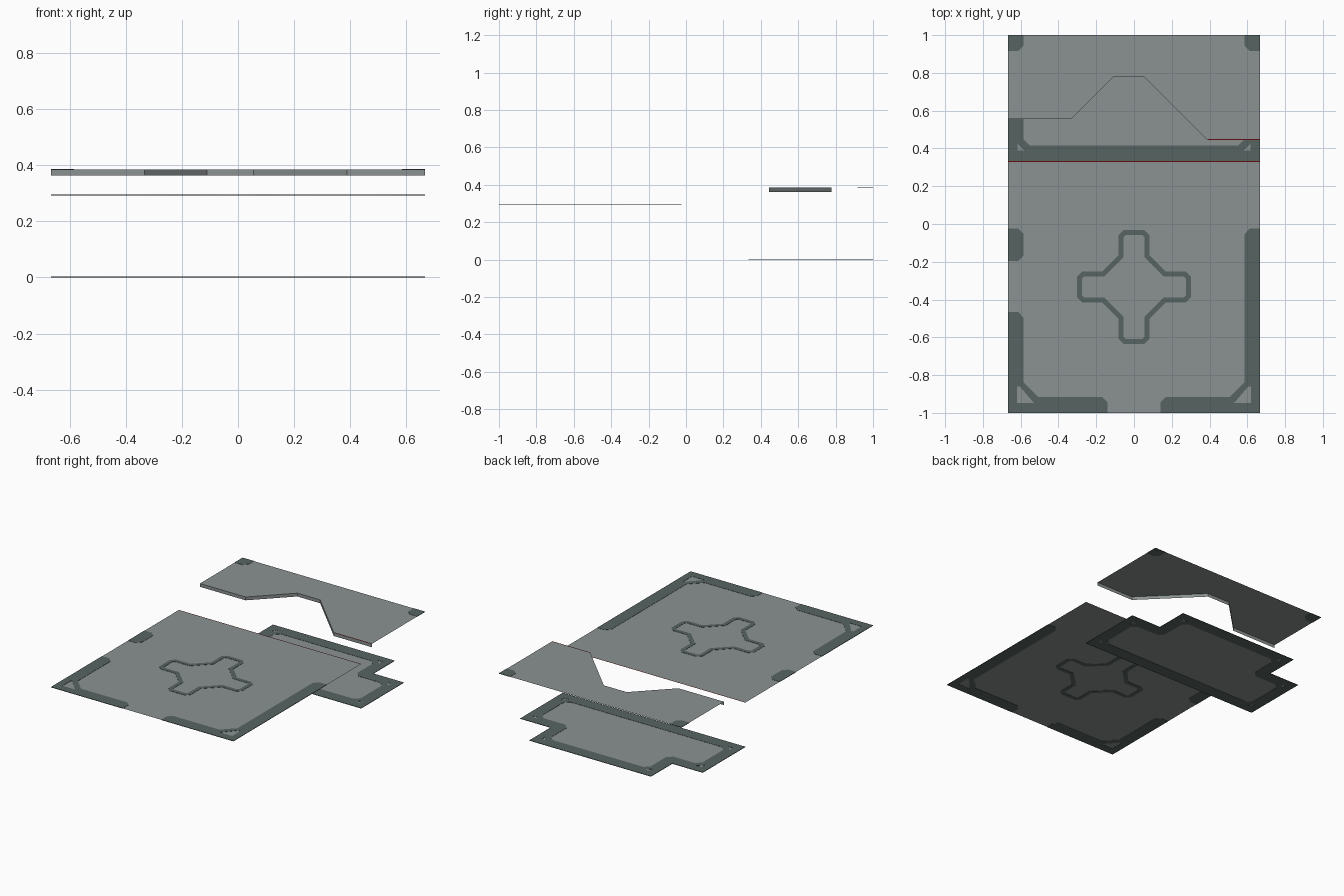
import bpy, bmesh

if "Cube" in bpy.data.objects:
    bpy.data.objects.remove(bpy.data.objects["Cube"])

MAIN_Z, TOP_Z, TRIM = 0.294, 0.386, 0.0015
W = 2 / 3


def material(name, rgb):
    m = bpy.data.materials.new(name)
    m.diffuse_color = (*rgb, 1)
    m.use_nodes = True
    m.node_tree.nodes["Principled BSDF"].inputs["Base Color"].default_value = m.diffuse_color
    return m


LIGHT = material("light grey panel", (0.26, 0.285, 0.285))
DARK = material("dark green grey trim", (0.095, 0.128, 0.122))
RED = material("red edge", (0.35, 0.01, 0.01))


def plate(name, loops, z, mat, half=0.0):
    """Flat filled shape; inner loops become holes."""
    cu = bpy.data.curves.new(name, 'CURVE')
    cu.dimensions = '2D'
    cu.fill_mode = 'BOTH'
    cu.extrude = half
    for pts in loops:
        s = cu.splines.new('POLY')
        s.points.add(len(pts) - 1)
        for p, (x, y) in zip(s.points, pts):
            p.co = (x, y, 0, 1)
        s.use_cyclic_u = True
    tmp = bpy.data.objects.new(name + "_curve", cu)
    bpy.context.collection.objects.link(tmp)
    bpy.context.view_layer.update()
    dg = bpy.context.evaluated_depsgraph_get()
    me = bpy.data.meshes.new_from_object(tmp.evaluated_get(dg))
    bpy.data.objects.remove(tmp)
    me.name = name
    me.materials.clear()
    me.materials.append(mat)
    ob = bpy.data.objects.new(name, me)
    ob.location.z = z
    bpy.context.collection.objects.link(ob)
    return ob


def mirror(pts):
    return [(-x, y) for x, y in reversed(pts)]


def rect(x0, x1, y0, y1):
    return [(x0, y0), (x1, y0), (x1, y1), (x0, y1)]


def chamfer(pts, c):
    """Cut every corner of an axis-aligned loop."""
    out = []
    for i, (x, y) in enumerate(pts):
        for qx, qy in (pts[i - 1], pts[(i + 1) % len(pts)]):
            d = ((qx - x) ** 2 + (qy - y) ** 2) ** 0.5
            out.append((x + (qx - x) / d * c, y + (qy - y) / d * c))
    return out


def four_way(quad, cy):
    """Repeat a quadrant outline around a centre."""
    out, pts = [], quad
    for _ in range(4):
        out += [(x, y + cy) for x, y in pts]
        pts = [(y, -x) for x, y in pts]
    return out


# main floor sheet
plate("main_floor", [rect(-W, W, -1, 1 / 3)], MAIN_Z, LIGHT)


# floor border trim, with a light triangle in each front corner
def corner_trim(end):
    return [(-W, -1), (-.14, -1), (-.14, -.945), (-.167, -.917), (-.505, -.917),
            (-.584, -.838), (-.584, end - .03), (-.612, end), (-W, end)]


tri = [(-.62, -.947), (-.53, -.947), (-.605, -.86), (-.62, -.86)]
plate("floor_trim_left", [corner_trim(-.467), tri], MAIN_Z, DARK, TRIM)
plate("floor_trim_right", [mirror(corner_trim(-.025)), mirror(tri)], MAIN_Z, DARK, TRIM)
plate("floor_trim_left_back", [[(-W, -.195), (-.612, -.195), (-.584, -.167), (-.584, -.053),
                                (-.612, -.025), (-W, -.025)]], MAIN_Z, DARK, TRIM)

# cross shaped ring
outer = [(.055, .302), (.081, .276), (.081, .17), (.17, .081), (.276, .081), (.302, .055)]
inner = [(.044, .276), (.055, .265), (.055, .158), (.158, .055), (.265, .055), (.276, .044)]
plate("cross_ring", [four_way(outer, -1 / 3), four_way(inner, -1 / 3)], MAIN_Z, DARK, TRIM)


# lower floor, notched at both back corners
def notched(i):
    half = [(W - i, 1 / 3 + i), (W - i, 7 / 9 - i), (4 / 9 - i, 7 / 9 - i), (4 / 9 - i, 1 - i)]
    return half + mirror(half)


plate("lower_floor", [notched(0)], TRIM, LIGHT)
holes = []
for x, y, sy in ((.617, .39, 1), (.617, .722, -1), (.394, .944, -1)):
    t = [(x, y), (x, y + .034 * sy), (x - .034, y)]
    holes += [t, mirror(t)]
plate("lower_floor_border", [notched(0), chamfer(notched(.082), .032)] + holes,
      TRIM, DARK, TRIM)

# upper floor with a cut front edge
edge = [(-W, 5 / 9), (-1 / 3, 5 / 9), (-1 / 9, 7 / 9), (1 / 18, 7 / 9), (7 / 18, 4 / 9), (W, 4 / 9)]
plate("upper_floor", [edge + [(W, 1), (-W, 1)]], TOP_Z - TRIM, LIGHT)
corner = [(-W, .917), (-.612, .917), (-.584, .945), (-.584, 1), (-W, 1)]
plate("upper_trim_left", [corner], TOP_Z - TRIM, DARK, TRIM)
plate("upper_trim_right", [mirror(corner)], TOP_Z - TRIM, DARK, TRIM)

# lip hanging below the cut edge
bm = bmesh.new()
rows = [[bm.verts.new((x, y, z)) for x, y in edge] for z in (TOP_Z - .0235, TOP_Z - TRIM)]
for i in range(len(edge) - 1):
    bm.faces.new((rows[0][i], rows[0][i + 1], rows[1][i + 1], rows[1][i]))
me = bpy.data.meshes.new("upper_lip")
bm.to_mesh(me)
bm.free()
me.materials.append(LIGHT)
bpy.context.collection.objects.link(bpy.data.objects.new("upper_lip", me))

# thin red edge lines
plate("floor_red_edge", [rect(-W, W, .329, 1 / 3)], MAIN_Z + .001, RED)
plate("upper_red_edge", [rect(.392, W, 4 / 9, .449)], TOP_Z - .0005, RED)
